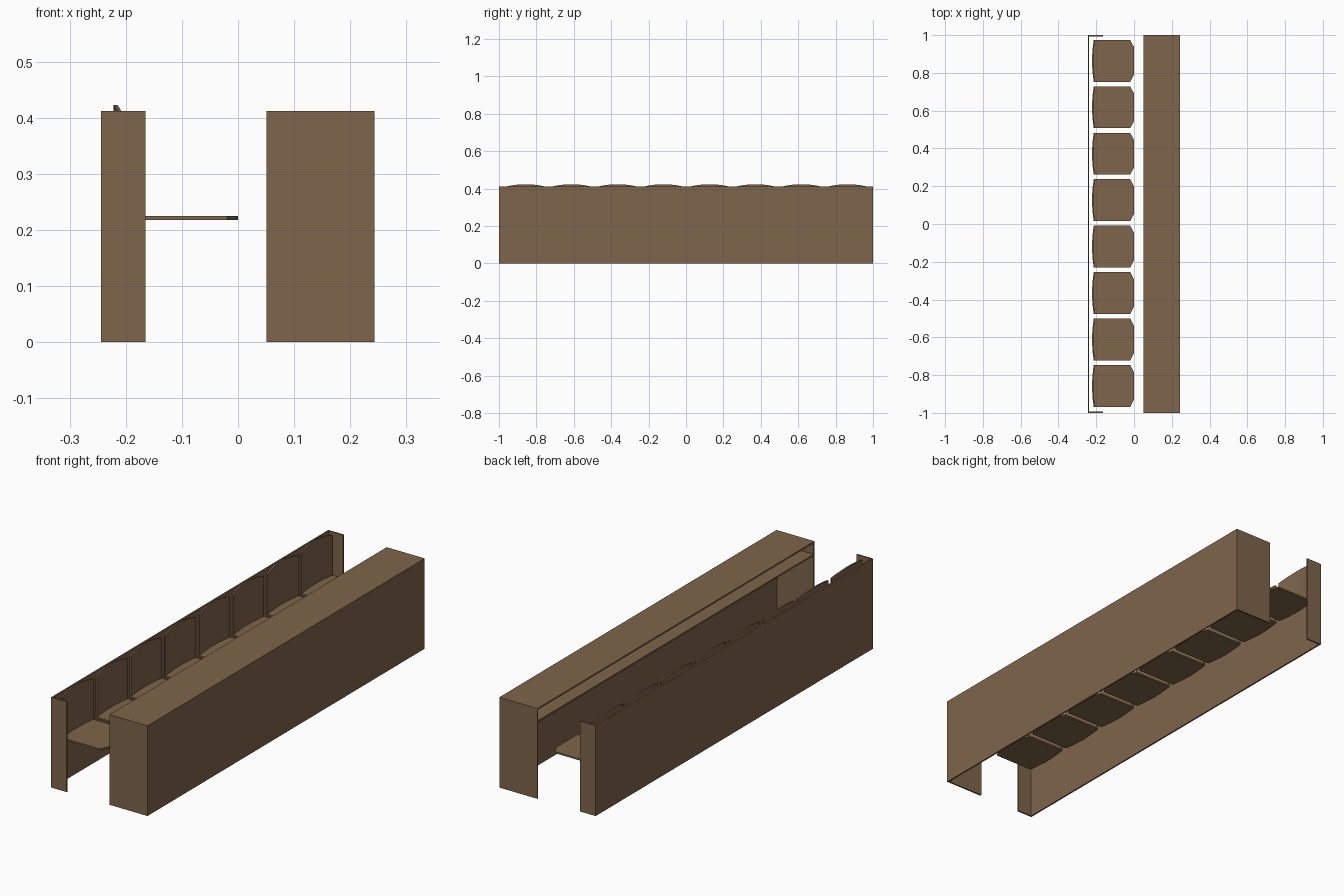
import bpy, bmesh

if "Cube" in bpy.data.objects:
    bpy.data.objects.remove(bpy.data.objects["Cube"])

wood = bpy.data.materials.new("wood")
wood.diffuse_color = (0.21, 0.13, 0.07, 1)
wood.use_nodes = True
wood.node_tree.nodes["Principled BSDF"].inputs["Base Color"].default_value = wood.diffuse_color


def finish(name, bm):
    bmesh.ops.recalc_face_normals(bm, faces=bm.faces)
    me = bpy.data.meshes.new(name)
    bm.to_mesh(me)
    bm.free()
    me.materials.append(wood)
    ob = bpy.data.objects.new(name, me)
    bpy.context.collection.objects.link(ob)
    return ob


def box(name, x0, x1, y0, y1, z0, z1):
    bm = bmesh.new()
    bmesh.ops.create_cube(bm, size=1)
    for v in bm.verts:
        v.co = ((x0 + x1) / 2 + v.co.x * (x1 - x0),
                (y0 + y1) / 2 + v.co.y * (y1 - y0),
                (z0 + z1) / 2 + v.co.z * (z1 - z0))
    return finish(name, bm)


T = 0.007                  # board thickness
H = 0.412                  # overall board height
X_BACK, X_FRONT = -0.244, 0.243

# Rear bench screen with end returns
box("bench_back_panel", X_BACK, X_BACK + T, -1, 1, 0, H)
for side, y in (("near", -1), ("far", 1 - T)):
    box("bench_end_" + side, X_BACK + T, -0.165, y, y + T, 0, H)

# Desk: front board, ends, top and book shelf
box("desk_front_panel", X_FRONT - T, X_FRONT, -1, 1, 0, H)
box("desk_top", 0.051, X_FRONT - T, -1, 1, H - T, H)
for side, y in (("near", -1), ("far", 1 - T)):
    box("desk_end_" + side, 0.051, X_FRONT - T, y, y + T, 0, H - T)
box("desk_shelf", 0.051, X_FRONT - T, -1 + T, 1 - T, 0.348, 0.355)

HALF = 0.111               # half width of one seat
STEPS = [i / 5 - 1 for i in range(11)]


def curve_x(t):
    return -0.222 + 0.009 * t * t


def seat(name, yc):
    # Flat seat: curved rear edge, clipped front corners
    outline = [(curve_x(t), t * HALF) for t in STEPS]
    outline += [(-0.02, HALF), (0, 0.072), (0, -0.072), (-0.02, -HALF)]
    bm = bmesh.new()
    f = bm.faces.new([bm.verts.new((x, yc + y, 0.218)) for x, y in outline])
    r = bmesh.ops.extrude_face_region(bm, geom=[f])
    for v in r["geom"]:
        if isinstance(v, bmesh.types.BMVert):
            v.co.z += 0.007
    return finish(name, bm)


def backrest(name, yc):
    # Curved backrest with an arched top, thickened towards the sitter
    bm = bmesh.new()
    rings = []
    for t in STEPS:
        x, y, top = curve_x(t), yc + t * HALF, 0.423 - 0.014 * t * t
        rings.append([bm.verts.new(c) for c in (
            (x, y, 0.222), (x + T, y, 0.222), (x + T, y, top), (x, y, top))])
    for a, b in zip(rings, rings[1:]):
        for i in range(4):
            j = (i + 1) % 4
            bm.faces.new((a[i], a[j], b[j], b[i]))
    bm.faces.new(rings[0])
    bm.faces.new(rings[-1])
    return finish(name, bm)


# Row of eight seats
for k in range(8):
    yc = 0.003 + (k - 3.5) * 0.246
    seat(f"seat_{k + 1}", yc)
    b = backrest(f"seat_backrest_{k + 1}", yc)
    bpy.context.view_layer.objects.active = b
    bpy.ops.object.select_all(action='DESELECT')
    b.select_set(True)
    bpy.ops.object.shade_smooth_by_angle()
